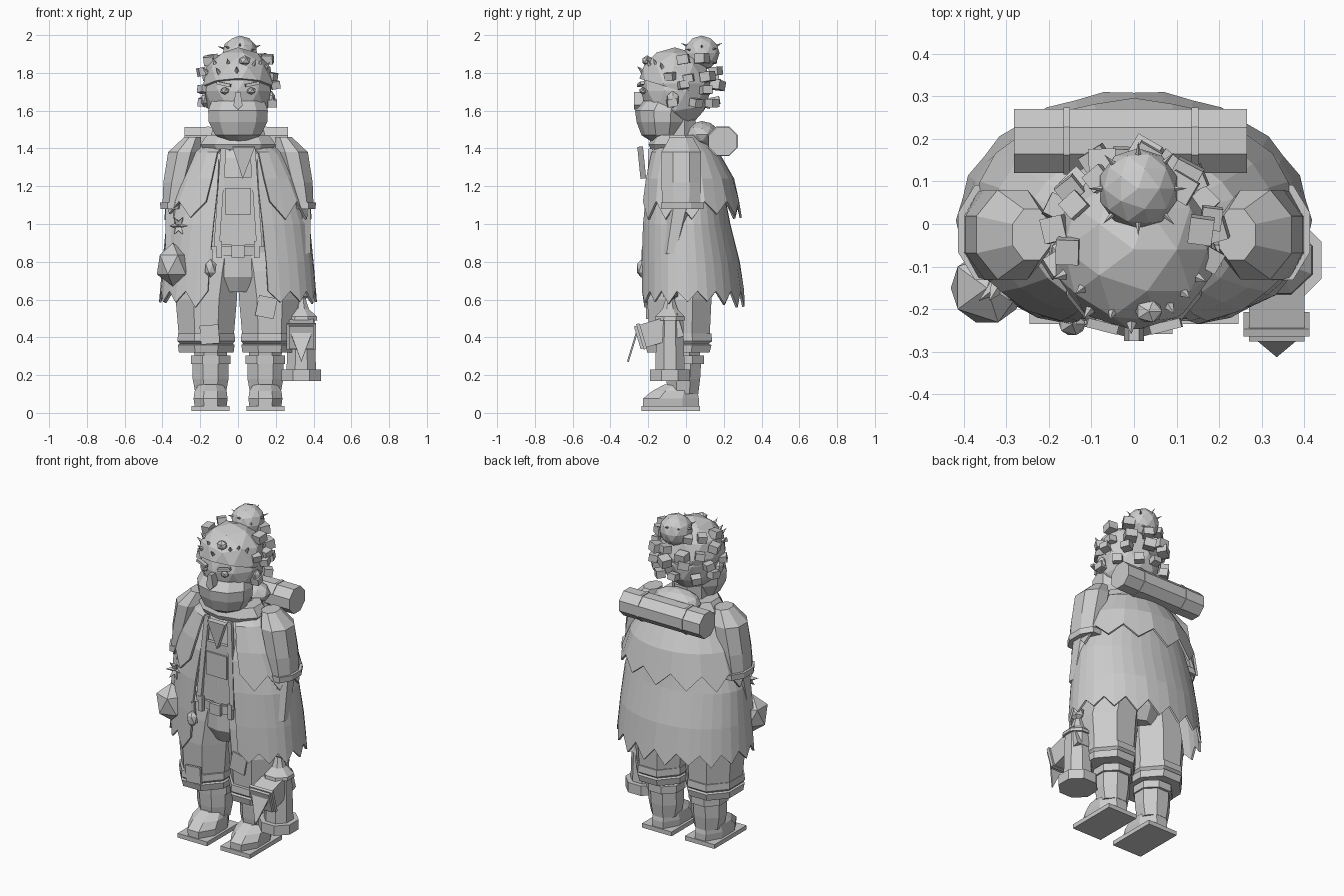
import bpy, bmesh, math, random
from mathutils import Vector, Matrix, Euler

if "Cube" in bpy.data.objects:
    bpy.data.objects.remove(bpy.data.objects["Cube"])

random.seed(4)
grey = bpy.data.materials.new("light grey")
grey.diffuse_color = (0.6, 0.6, 0.6, 1)
grey.use_nodes = True
grey.node_tree.nodes["Principled BSDF"].inputs["Base Color"].default_value = grey.diffuse_color


def finish(name, bm):
    bmesh.ops.recalc_face_normals(bm, faces=bm.faces)
    me = bpy.data.meshes.new(name)
    bm.to_mesh(me)
    bm.free()
    me.materials.append(grey)
    ob = bpy.data.objects.new(name, me)
    bpy.context.collection.objects.link(ob)
    return ob


def box(name, c, s, rot=(0, 0, 0)):
    bm = bmesh.new()
    m = Matrix.Translation(c) @ Euler(rot).to_matrix().to_4x4() @ Matrix.Diagonal((*s, 1))
    bmesh.ops.create_cube(bm, size=1, matrix=m)
    return finish(name, bm)


def ball(name, c, s, sub=2):
    bm = bmesh.new()
    bmesh.ops.create_icosphere(bm, subdivisions=sub, radius=1,
                               matrix=Matrix.Translation(c) @ Matrix.Diagonal((*s, 1)))
    return finish(name, bm)


def loft(name, rows, n=8):
    """Closed stack of elliptical rings: (x, y, z, rx, ry)."""
    bm = bmesh.new()
    rings = []
    for x, y, z, rx, ry in rows:
        k = 1 / math.cos(math.pi / n)
        rings.append([bm.verts.new((x + rx * k * math.cos((i + .5) * math.tau / n),
                                    y + ry * k * math.sin((i + .5) * math.tau / n), z)) for i in range(n)])
    for a, b in zip(rings, rings[1:]):
        for i in range(n):
            bm.faces.new((a[i], a[(i + 1) % n], b[(i + 1) % n], b[i]))
    bm.faces.new(rings[0])
    bm.faces.new(rings[-1])
    return finish(name, bm)


def spike(name, c, d, r, h, n=4):
    bm = bmesh.new()
    m = Matrix.Translation(c) @ Vector(d).to_track_quat('Z', 'Y').to_matrix().to_4x4()
    bmesh.ops.create_cone(bm, cap_ends=True, segments=n, radius1=r, radius2=0, depth=h, matrix=m)
    return finish(name, bm)


def prism(name, pts, y, t):
    """Flat x-z outline given thickness along y."""
    bm = bmesh.new()
    a = [bm.verts.new((x, y - t / 2, z)) for x, z in pts]
    b = [bm.verts.new((x, y + t / 2, z)) for x, z in pts]
    bm.faces.new(a)
    bm.faces.new(b[::-1])
    for i in range(len(pts)):
        j = (i + 1) % len(pts)
        bm.faces.new((a[i], a[j], b[j], b[i]))
    return finish(name, bm)


def cape(name, rows, teeth, jag):
    """Open-fronted draped shell with a ragged hem; rows are (z, rx, front ry, back ry, gap)."""
    bm = bmesh.new()
    n = teeth * 2
    drop = [jag * random.uniform(.7, 1.2) if i % 2 else 0 for i in range(n + 1)]
    grid = []
    for k, (z, rx, fy, by, gap) in enumerate(rows):
        g = math.asin(gap / rx)
        last = k == len(rows) - 1
        ring = []
        for i in range(n + 1):
            a = g + (math.tau - 2 * g) * i / n
            c = math.cos(a)
            y = -fy * abs(c) ** .85 if c > 0 else -by * c
            f = 1.02 if i % 2 and last else 1
            ring.append(bm.verts.new((rx * f * math.sin(a), y * f, z - last * drop[i])))
        grid.append(ring)
    for a, b in zip(grid, grid[1:]):
        for i in range(n):
            bm.faces.new((a[i], a[i + 1], b[i + 1], b[i]))
    ob = finish(name, bm)
    mod = ob.modifiers.new("thickness", 'SOLIDIFY')
    mod.thickness = 0.012
    return ob


# legs, boots and trousers, once per side
for s, side in ((-1, "left"), (1, "right")):
    x = s * .145
    box(side + "_sole", (x, -.08, .023), (.2, .31, .026))
    loft(side + "_shoe", [(x, -.08, .036, .085, .148), (x, -.08, .075, .09, .148), (x, -.06, .115, .085, .12), (x, -.03, .15, .065, .085)])
    loft(side + "_boot_shaft", [(x, -.015, .1, .08, .08), (x, -.015, .18, .095, .09), (x, -.015, .27, .095, .095)])
    loft(side + "_boot_cuff", [(x, -.01, .26, .105, .105), (x, -.01, .305, .105, .105)])
    loft(side + "_shin", [(x, -.02, .29, .085, .09), (x, -.02, .36, .09, .1)])
    x = s * .168
    loft(side + "_trouser_cuff", [(x, -.04, .32, .145, .165), (x, -.04, .36, .15, .175), (x, -.04, .365, .14, .16),
                                  (x, -.04, .38, .152, .178), (x, -.04, .42, .15, .175)])
    loft(side + "_trouser_leg", [(x, -.035, .4, .145, .16), (x, -.035, .6, .162, .17), (x * .85, -.03, .75, .145, .168),
                                 (x * .7, -.03, .85, .12, .155)])
    # sleeve pushed through the cape, with cuff and forearm
    loft(side + "_sleeve", [(s * .345, -.025, 1.09, .055, .1), (s * .32, -.025, 1.22, .075, .105), (s * .285, -.025, 1.38, .085, .105),
                            (s * .24, -.025, 1.46, .045, .06)])
    loft(side + "_sleeve_cuff", [(s * .345, -.02, 1.08, .065, .112), (s * .345, -.02, 1.115, .068, .112)])
    loft(side + "_forearm", [(s * .345, -.08, .84, .04, .04), (s * .34, -.03, 1.1, .045, .06)], 6)
    # braces and belt loops
    box(side + "_brace", (s * .095, -.2, 1.14), (.03, .02, .52), (-.05, s * -.07, 0))
    box(side + "_belt_loop", (s * .1, -.215, .865), (.03, .02, .09))
    # eyes and brows
    ball(side + "_eye", (s * .07, -.228, 1.705), (.026, .02, .02), 1)
    box(side + "_brow", (s * .075, -.24, 1.74), (.075, .022, .016), (0, s * -.2, s * .25))
    ball(side + "_ear", (s * .178, -.07, 1.66), (.02, .035, .045), 1)

# torso and clothing
loft("torso", [(0, -.03, .8, .22, .16), (0, -.03, 1.1, .2, .165), (0, -.03, 1.35, .19, .14), (0, -.03, 1.43, .12, .1)], 10)
loft("hips", [(0, -.03, .64, .1, .13), (0, -.03, .72, .24, .165), (0, -.03, .84, .225, .165)], 10)
loft("belt", [(0, -.03, .83, .235, .175), (0, -.03, .88, .235, .175)], 10)
box("buckle", (0, -.215, .855), (.07, .02, .065))
box("bib", (0, -.19, 1.07), (.2, .02, .36))
box("bib_pocket", (0, -.203, 1.12), (.14, .015, .14))
box("knee_patch", (-.15, -.215, .415), (.1, .015, .1), (0, -.08, 0))
box("thigh_patch", (.15, -.205, .56), (.1, .015, .11), (0, .2, 0))
ball("belt_pouch", (-.145, -.235, .765), (.035, .03, .05), 1)
box("pouch_cord", (-.145, -.225, .83), (.02, .02, .07))

# cape layers and collar
cape("lower_cape", [(1.38, .2, .16, .14, .1), (1.18, .32, .22, .2, .11), (1.0, .38, .24, .235, .13),
                    (.8, .4, .25, .285, .15), (.645, .41, .25, .308, .16)], 16, .075)
cape("upper_cape", [(1.44, .15, .13, .1, .06), (1.38, .25, .2, .175, .11), (1.24, .335, .23, .255, .14),
                    (1.12, .385, .25, .29, .17)], 11, .085)
loft("collar", [(0, -.045, 1.395, .18, .135), (0, -.045, 1.42, .2, .145), (0, -.045, 1.47, .165, .125)], 10)
ball("hood", (0, .085, 1.475), (.15, .09, .07))
flap = prism("neck_flap", [(-.03, .08), (.09, .08), (.025, -.09)], 0, .03)
flap.location = (0, -.235, 1.33)
flap.rotation_euler[0] = .1

# bedroll with straps
for name, x0, x1, r in (("bedroll", -.282, .265, .075), ("left_bedroll_strap", -.166, -.15, .079), ("right_bedroll_strap", .135, .151, .079)):
    roll = loft(name, [(0, 0, x0, r, r), (0, 0, x1, r, r)])
    roll.rotation_euler[1] = math.pi / 2
    roll.location = (0, .195, 1.438)

# head, beard and hat
loft("neck", [(0, -.05, 1.38, .1, .1), (0, -.05, 1.55, .1, .1)])
ball("head", (0, -.055, 1.705), (.182, .185, .2))
loft("beard", [(0, -.12, 1.43, .05, .05), (0, -.125, 1.47, .12, .105), (0, -.125, 1.54, .155, .13),
               (0, -.125, 1.6, .158, .138), (0, -.105, 1.65, .14, .12)], 10)
prism("nose", [(-.012, 1.70), (.012, 1.70), (.024, 1.63), (0, 1.605), (-.024, 1.63)], -.25, .05)
bm = bmesh.new()
bmesh.ops.create_icosphere(bm, subdivisions=2, radius=1)
bmesh.ops.transform(bm, verts=bm.verts, matrix=Matrix.Translation((0, -.06, 1.745)) @ Matrix.Diagonal((.192, .195, .19, 1)))
bmesh.ops.bisect_plane(bm, geom=bm.verts[:] + bm.edges[:] + bm.faces[:], plane_co=(0, -.23, 1.765),
                       plane_no=(0, .3, 1), clear_inner=True)
bmesh.ops.holes_fill(bm, edges=[e for e in bm.edges if e.is_boundary])
finish("hat", bm)
ball("bun", (.01, .083, 1.905), (.095, .095, .092))


def around(c, az, el, r):
    d = Vector((math.sin(az) * math.cos(el), -math.cos(az) * math.cos(el), math.sin(el)))
    return Vector(c) + r * d, d


# blocky curls around the sides and back
for row, (z, count) in enumerate(((1.64, 6), (1.72, 6), (1.79, 7), (1.86, 6))):
    for i in range(count):
        az = math.radians(75 + 210 * (i + .5 * (row % 2)) / (count - .5)) + random.uniform(-.08, .08)
        rr = .195 * math.sqrt(max(.1, 1 - ((z - 1.72) / .24) ** 2))
        p = (rr * math.sin(az), -.03 - rr * 1.02 * math.cos(az), z + random.uniform(-.02, .02))
        sz = random.uniform(.045, .06)
        box("hair_curl", p, (sz * 1.1, sz, sz * .85), (random.uniform(-.2, .2), random.uniform(-.2, .2), az + random.uniform(-.4, .4)))

# thorns on the hat and bun
for i in range(9):
    p, d = around((0, -.06, 1.745), math.radians(-70 + 17 * i), random.uniform(.35, .65), .195)
    spike("hat_thorn", p, d + Vector((0, 0, .5)), .016, .05)
for i in range(8):
    p, d = around((.01, .083, 1.905), i * math.tau / 8, random.uniform(.1, .5), .1)
    spike("bun_thorn", p, d, .009, .045)
ball("hat_stud", (.035, -.205, 1.865), (.035, .03, .028), 1)

# hands and burr leaves
ball("left_hand", (-.345, -.15, .785), (.095, .095, .115), 1)
ball("right_hand", (.345, -.08, .64), (.04, .045, .05), 1)
for i in range(6):
    a = i * math.tau / 6
    spike("burr", (-.315 + .03 * math.cos(a), -.165, .99 + .035 * math.sin(a)), (math.cos(a), -.8, math.sin(a)), .018, .05)

# lantern
lx, ly = .335, -.085
loft("lantern_base", [(lx, ly, .17, .105, .105), (lx, ly, .23, .105, .105)])
loft("lantern_body", [(lx, ly, .22, .078, .078), (lx, ly, .5, .07, .07)])
loft("lantern_cap", [(lx, ly, .49, .085, .08), (lx, ly, .51, .082, .078), (lx, ly, .55, .04, .04), (lx, ly, .64, .012, .012)])
box("lantern_spout", (lx, -.143, .432), (.13, .24, .125), (.29, 0, 0))
box("spout_rim", (lx, -.235, .405), (.155, .018, .14), (.29, 0, 0))
flag = prism("spout_point", [(-.05, .07), (.05, .07), (.055, .02), (0, -.135), (-.055, .02)], 0, .01)
flag.location = (lx, -.268, .4)
flag.rotation_euler[0] = -.3
